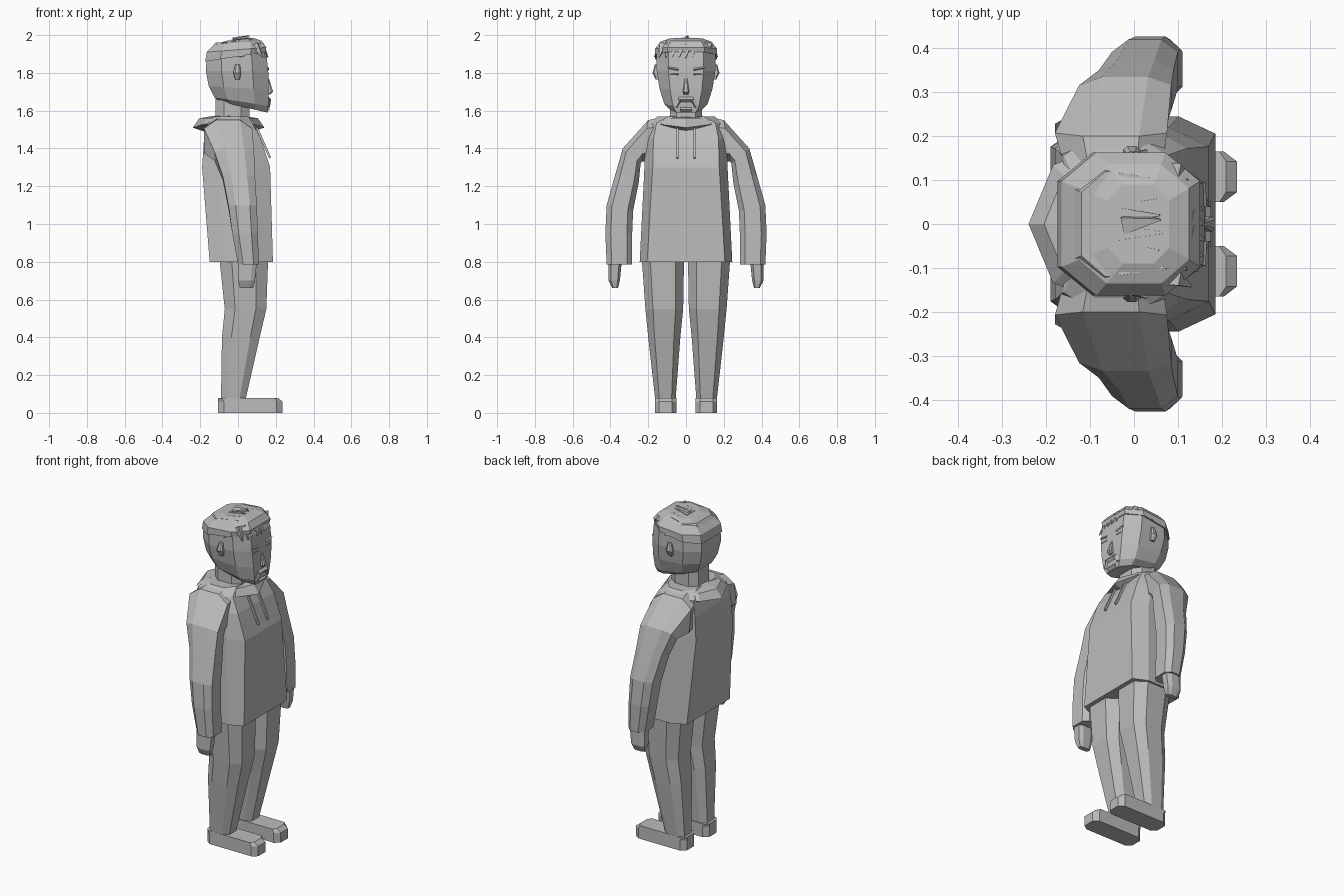
import bpy
import bmesh
import random
from math import sin, cos, pi
from mathutils import Vector

random.seed(4)
if "Cube" in bpy.data.objects:
    bpy.data.objects.remove(bpy.data.objects["Cube"], do_unlink=True)

GREY = (.5, .5, .5, 1)
clay = bpy.data.materials.new("plain_grey")
clay.use_nodes = True
clay.diffuse_color = GREY
clay.node_tree.nodes["Principled BSDF"].inputs["Base Color"].default_value = GREY


def loft(name, sections, mirror=False):
    """Skin closed sections in order and cap both ends; optionally mirror across y."""
    bm = bmesh.new()
    for side in ((1, -1) if mirror else (1,)):
        rows = [[bm.verts.new((x, y * side, z)) for x, y, z in section] for section in sections]
        count = len(rows[0])
        for lower, upper in zip(rows, rows[1:]):
            for i in range(count):
                j = (i + 1) % count
                bm.faces.new((lower[i], lower[j], upper[j], upper[i]))
        bm.faces.new(rows[0][::-1])
        bm.faces.new(rows[-1])
    bmesh.ops.recalc_face_normals(bm, faces=bm.faces)
    mesh = bpy.data.meshes.new(name)
    bm.to_mesh(mesh)
    bm.free()
    mesh.materials.append(clay)
    obj = bpy.data.objects.new(name, mesh)
    bpy.context.collection.objects.link(obj)
    return obj


def ring(z, back, front, inner, outer, depth=.25, width=.2, tilt_front=0, tilt_out=0):
    """Rectangle with cut corners; the tilts raise its front or its outer edge."""
    corners = ((1, width), (1, 1 - width), (1 - depth, 1), (depth, 1),
               (0, 1 - width), (0, width), (depth, 0), (1 - depth, 0))
    return [(back + (front - back) * u, inner + (outer - inner) * v,
             z + tilt_front * u + tilt_out * v) for u, v in corners]


def slab(z, back, front, half, **options):
    """Ring centred on the body."""
    return ring(z, back, front, -half, half, **options)


def strip(name, start, end, width, end_width, mirror=False):
    """Square bar from start to end that may taper."""
    start, end = Vector(start), Vector(end)
    along = (end - start).normalized()
    across = along.cross(Vector((1, 0, 1))).normalized()
    up = across.cross(along)

    def square(centre, size):
        return [centre + (across * a + up * b) * size
                for a, b in ((-1, -1), (1, -1), (1, 1), (-1, 1))]
    return loft(name, [square(start, width), square(end, end_width)], mirror)


# Sweatshirt body
loft("sweatshirt_body", [
    slab(z=.8, back=-.15, front=.185, half=.245, width=.08),
    slab(z=1.3, back=-.19, front=.17, half=.22, width=.1),
    slab(z=1.45, back=-.18, front=.12, half=.215, width=.1),
    slab(z=1.535, back=-.16, front=.075, half=.195, width=.1),
    slab(z=1.57, back=-.13, front=.055, half=.15)])

# Sleeves, from inside the chest over the shoulder to the cuff
loft("sleeves", [
    ring(z=1.33, back=-.15, front=.06, inner=.1, outer=.1, tilt_out=.24),
    ring(z=1.33, back=-.18, front=.075, inner=.235, outer=.2, tilt_out=.22),
    ring(z=1.32, back=-.125, front=.085, inner=.24, outer=.335, tilt_out=.08),
    ring(z=1.22, back=-.08, front=.09, inner=.25, outer=.375, tilt_out=.04),
    ring(z=1.07, back=-.05, front=.1, inner=.28, outer=.42, tilt_out=.03),
    ring(z=.95, back=-.03, front=.105, inner=.285, outer=.427),
    ring(z=.785, back=0, front=.11, inner=.285, outer=.42)], mirror=True)

# Hands
loft("hands", [
    ring(z=.8, back=0, front=.1, inner=.34, outer=.41),
    ring(z=.7, back=0, front=.09, inner=.35, outer=.41),
    ring(z=.66, back=.01, front=.08, inner=.36, outer=.39)], mirror=True)

# Trousers
loft("trouser_legs", [
    ring(z=.83, back=-.1, front=.16, inner=.01, outer=.235),
    ring(z=.55, back=-.07, front=.15, inner=.015, outer=.215),
    ring(z=.4, back=-.085, front=.115, inner=.03, outer=.2),
    ring(z=.07, back=-.09, front=.04, inner=.055, outer=.163)], mirror=True)

# Shoes with cut toes
loft("shoes", [
    ring(z=0, back=-.105, front=.235, inner=.05, outer=.165, depth=.09),
    ring(z=.06, back=-.105, front=.235, inner=.05, outer=.165, depth=.09),
    ring(z=.08, back=-.105, front=.21, inner=.05, outer=.165, depth=.05)], mirror=True)


# Hood folded around the neck, swept from the back to the throat
def hood_section(angle):
    profile = ((.1, 1.48), (.19, 1.51 + .025 * sin(angle)), (.155, 1.56), (.06, 1.575))
    return [(-.05 - radius * cos(angle), radius * sin(angle), height)
            for radius, height in profile]


loft("hood", [hood_section(pi * step / 4) for step in range(5)], mirror=True)
strip("drawstrings", (.09, .045, 1.53), (.17, .045, 1.35), .006, .006, mirror=True)

# Neck and head; the tilt drops the jaw toward the chin
loft("neck", [slab(z=height, back=-.12, front=.06, half=.085) for height in (1.55, 1.68)])
loft("head", [
    slab(z=1.65, back=-.1, front=.155, half=.085, tilt_front=-.06),
    slab(z=1.67, back=-.125, front=.16, half=.115, tilt_front=-.045),
    slab(z=1.73, back=-.155, front=.163, half=.14, tilt_front=-.02),
    slab(z=1.81, back=-.17, front=.16, half=.155),
    slab(z=1.9, back=-.165, front=.15, half=.155),
    slab(z=1.96, back=-.12, front=.1, half=.12)])

# Hair cap and its locks
loft("hair_cap", [
    slab(z=1.86, back=-.174, front=.145, half=.163, tilt_front=.05),
    slab(z=1.91, back=-.165, front=.15, half=.163, tilt_front=.025),
    slab(z=1.95, back=-.125, front=.125, half=.135, tilt_front=.02),
    slab(z=1.97, back=-.06, front=.08, half=.09, tilt_front=.015)])
for i in range(8):
    y = (i - 3.5) * .035
    bend = 2 * y * y
    strip(f"fringe_lock_{i}", (.12 - bend, y, 1.95),
          (.16 - bend, y - .02, 1.88 + random.uniform(0, .01)), .017, .002)
for i in range(6):
    y = (i - 2.5) * .04
    strip(f"crown_lock_{i}", (-.03, y, 1.96 - y * y),
          (random.uniform(.05, .08), y, 1.985 - y * y), .017, .002)
strip("top_lock", (-.02, 0, 1.965), (.06, .01, 1.997), .02, .002)
strip("side_locks", (-.03, .14, 1.91), (.03, .168, 1.885), .015, .002, mirror=True)

# Ears
loft("ears", [
    ring(z=1.765, back=-.015, front=.01, inner=.14, outer=.16),
    ring(z=1.8, back=-.025, front=.015, inner=.14, outer=.177),
    ring(z=1.845, back=-.015, front=.01, inner=.14, outer=.165)], mirror=True)

# Nose
loft("nose", [
    slab(z=1.685, back=.15, front=.17, half=.012),
    slab(z=1.7, back=.15, front=.186, half=.017),
    slab(z=1.77, back=.15, front=.164, half=.007)])

# Moustache, chin tuft, eyebrows and eyes
strip("moustache_top", (.161, 0, 1.66), (.161, .04, 1.658), .01, .01, mirror=True)
strip("moustache_ends", (.161, .035, 1.658), (.158, .055, 1.62), .01, .008, mirror=True)
strip("chin_tuft", (.155, -.03, 1.607), (.155, .03, 1.607), .01, .01)
strip("eyebrows", (.157, .04, 1.817), (.155, .095, 1.827), .006, .006, mirror=True)
strip("eyes", (.158, .04, 1.793), (.157, .085, 1.793), .004, .004, mirror=True)
